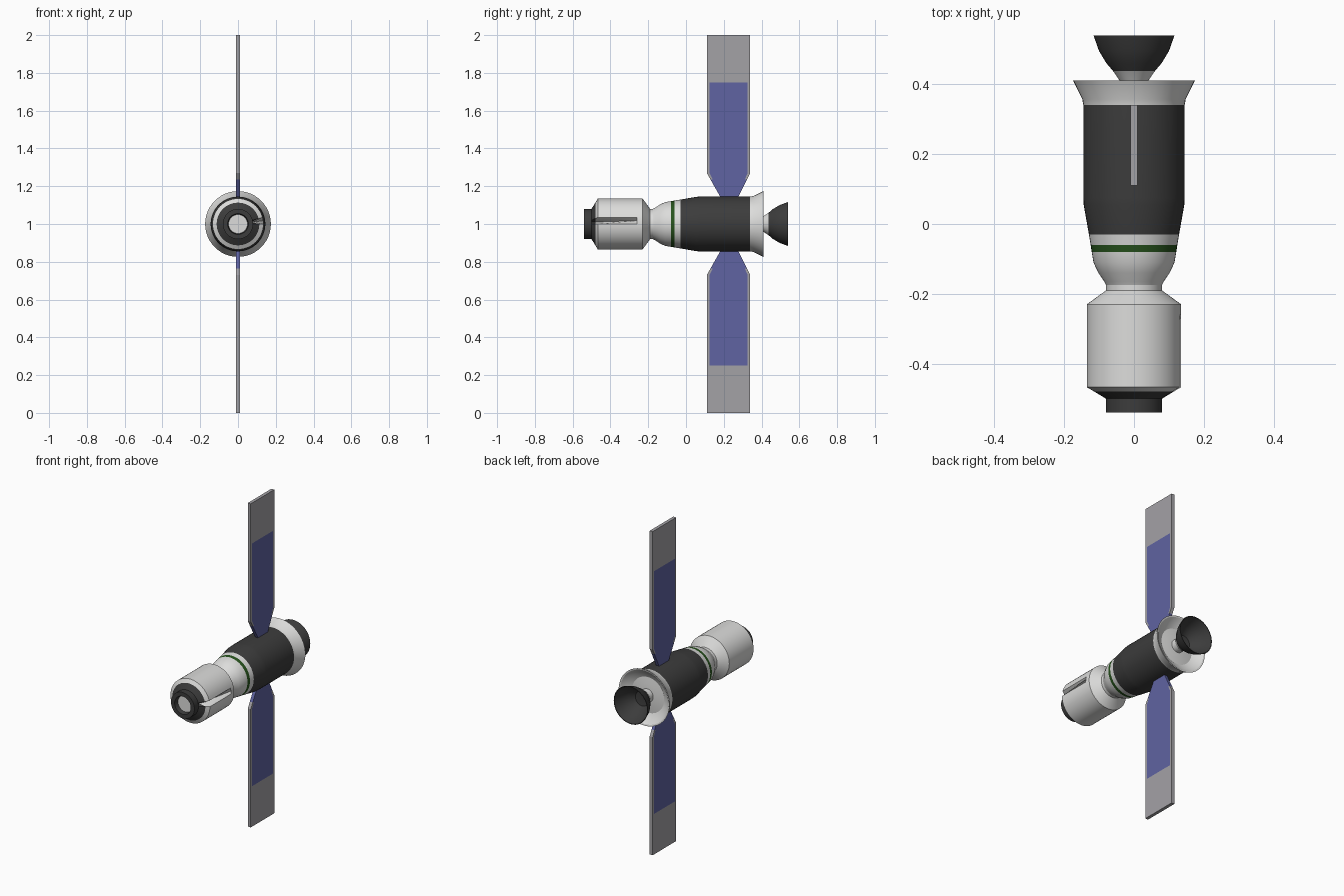
import bpy, bmesh, math

if "Cube" in bpy.data.objects:
    bpy.data.objects.remove(bpy.data.objects["Cube"])

COLOURS = {
    "white_hull": (0.72, 0.72, 0.71),
    "charcoal": (0.045, 0.045, 0.045),
    "green": (0.02, 0.085, 0.012),
    "panel_grey": (0.37, 0.36, 0.38),
    "panel_blue": (0.115, 0.125, 0.36),
}
MATS = []
for name, col in COLOURS.items():
    m = bpy.data.materials.new(name)
    m.diffuse_color = (*col, 1)
    m.use_nodes = True
    m.node_tree.nodes["Principled BSDF"].inputs["Base Color"].default_value = m.diffuse_color
    MATS.append(m)
W, D, G, P, B = range(5)


def finish(name, bm, smooth=True):
    bmesh.ops.recalc_face_normals(bm, faces=bm.faces)
    me = bpy.data.meshes.new(name)
    bm.to_mesh(me)
    bm.free()
    ob = bpy.data.objects.new(name, me)
    bpy.context.collection.objects.link(ob)
    for m in MATS:
        me.materials.append(m)
    if smooth:
        bpy.ops.object.select_all(action='DESELECT')
        ob.select_set(True)
        bpy.context.view_layer.objects.active = ob
        bpy.ops.object.shade_smooth_by_angle(angle=math.radians(28))
    return ob


def lathe(name, profile, n=48, dent=None):
    """Profile of (y, radius, colour of the strip up to the next point)."""
    bm = bmesh.new()
    rings = []
    for i, (y, r, _) in enumerate(profile):
        if r == 0:
            rings.append([bm.verts.new((0, y, 1))] * n)
            continue
        ring = []
        for k in range(n):
            a = 2 * math.pi * k / n
            rr = r * dent[1] if dent and k == 1 and i in dent[0] else r
            ring.append(bm.verts.new((rr * math.cos(a), y, 1 + rr * math.sin(a))))
        rings.append(ring)
    for i in range(len(profile) - 1):
        for k in range(n):
            j = (k + 1) % n
            quad = [rings[i][k], rings[i][j], rings[i + 1][j], rings[i + 1][k]]
            f = bm.faces.new(list(dict.fromkeys(quad)))
            f.material_index = profile[i][2]
    return finish(name, bm)


# front cabin with docking ring; one shoulder vertex column is pushed in as a notch
lathe("front_cabin", [
    (-0.515, 0, W), (-0.515, 0.05, D), (-0.54, 0.055, D), (-0.54, 0.08, D),
    (-0.50, 0.08, D), (-0.48, 0.113, W), (-0.467, 0.135, W), (-0.26, 0.135, W),
    (-0.23, 0.135, W), (-0.19, 0.08, W), (-0.17, 0.08, W), (-0.17, 0, W)],
    dent=((5, 6), 0.62))

# middle capsule with a green stripe
lathe("middle_capsule", [
    (-0.175, 0, W), (-0.175, 0.08, W), (-0.165, 0.085, W), (-0.14, 0.102, W),
    (-0.11, 0.116, W), (-0.08, 0.121, G), (-0.06, 0.124, W), (-0.03, 0.129, W),
    (-0.03, 0, W)])

# dark service section
lathe("service_section", [
    (-0.03, 0, D), (-0.03, 0.129, D), (0.055, 0.144, D), (0.075, 0.145, D),
    (0.34, 0.145, D), (0.34, 0, D)])

# flared hollow skirt at the back
lathe("rear_skirt", [
    (0.34, 0, W), (0.34, 0.145, W), (0.357, 0.148, W), (0.41, 0.174, W),
    (0.408, 0.165, W), (0.385, 0.14, W), (0.37, 0.11, W), (0.375, 0.07, W),
    (0.38, 0, W)])

# engine bell on a light throat
lathe("engine_bell", [
    (0.37, 0.04, W), (0.41, 0.041, W), (0.438, 0.06, D), (0.46, 0.079, D),
    (0.495, 0.1, D), (0.54, 0.116, D), (0.54, 0.112, D), (0.495, 0.096, D),
    (0.46, 0.074, D), (0.43, 0.045, D), (0.425, 0, D)])


# solar wings: tapered blue root, grey frame, blue cell area
def wing(name, s):
    rows = [(0.12, (0.195, 0.205, 0.255, 0.265)),
            (0.235, (0.13, 0.142, 0.311, 0.322)),
            (0.27, (0.11, 0.124, 0.326, 0.34)),
            (0.75, (0.11, 0.124, 0.326, 0.34)),
            (1.0, (0.11, 0.124, 0.326, 0.34))]
    bm = bmesh.new()
    grid = [[bm.verts.new((-0.01, y, 1 + s * h)) for y in ys] for h, ys in rows]
    for i in range(4):
        for c in range(3):
            f = bm.faces.new((grid[i][c], grid[i][c + 1], grid[i + 1][c + 1], grid[i + 1][c]))
            f.material_index = B if i == 0 or (c == 1 and i < 3) else P
    front = list(bm.faces)
    bottom = bmesh.ops.duplicate(bm, geom=front + list(bm.verts) + list(bm.edges))
    vmap = bottom["vert_map"]
    edges = [e for f in front for e in f.edges if len(e.link_faces) == 1]
    for v in {v for f in front for v in f.verts}:
        vmap[v].co.x = 0.01
    for e in edges:
        a, b = e.verts
        mat = e.link_faces[0].material_index
        bm.faces.new((a, b, vmap[b], vmap[a])).material_index = mat
    return finish(name, bm, smooth=False)


wing("upper_solar_wing", 1)
wing("lower_solar_wing", -1)
